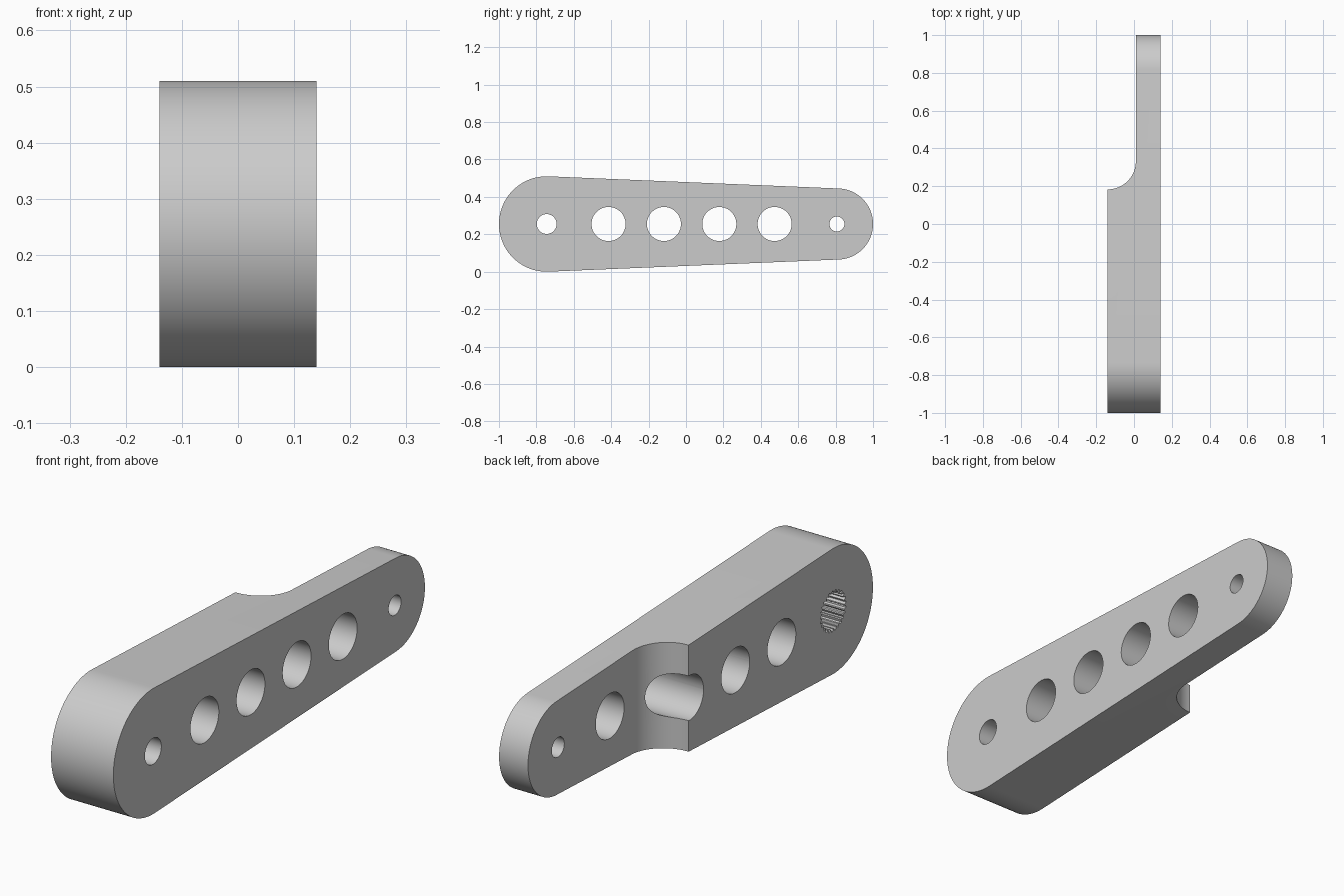
import bpy
import bmesh
from math import pi, sin, cos, asin

cube = bpy.data.objects.get("Cube")
if cube:
    bpy.data.objects.remove(cube, do_unlink=True)

HALF = 0.14           # half thickness along x
MID = 0.255           # height of the centre line
BIG_Y, BIG_R = -0.745, 0.255
TIP_Y, TIP_R = 0.81, 0.19

grey = bpy.data.materials.new("light grey")
grey.use_nodes = True
colour = (0.6, 0.6, 0.6, 1)
grey.diffuse_color = colour
grey.node_tree.nodes["Principled BSDF"].inputs["Base Color"].default_value = colour


def arc(cx, cy, r, start, end, steps):
    """Points along a circular arc, both ends included."""
    return [(cx + r * cos(start + (end - start) * i / steps),
             cy + r * sin(start + (end - start) * i / steps))
            for i in range(steps + 1)]


def prism(name, points, offset):
    """Close the 3D points into a face and extrude it by the offset."""
    bm = bmesh.new()
    face = bm.faces.new([bm.verts.new(p) for p in points])
    result = bmesh.ops.extrude_face_region(bm, geom=[face])
    moved = [v for v in result["geom"] if isinstance(v, bmesh.types.BMVert)]
    bmesh.ops.translate(bm, verts=moved, vec=offset)
    bmesh.ops.recalc_face_normals(bm, faces=bm.faces)
    mesh = bpy.data.meshes.new(name)
    bm.to_mesh(mesh)
    bm.free()
    mesh.materials.append(grey)
    obj = bpy.data.objects.new(name, mesh)
    bpy.context.collection.objects.link(obj)
    return obj


def along_x(name, outline, x0, x1):
    return prism(name, [(x0, y, z) for y, z in outline], (x1 - x0, 0, 0))


def hole(name, y, r):
    return along_x(name, arc(y, MID, r, 0, 2 * pi, 64)[:-1], -0.3, 0.3)


# Tapered arm: two round ends joined by tangent lines
tilt = asin((BIG_R - TIP_R) / (TIP_Y - BIG_Y))
a = pi / 2 - tilt
outline = arc(TIP_Y, MID, TIP_R, -a, a, 48) + arc(BIG_Y, MID, BIG_R, a, 2 * pi - a, 64)
arm = along_x("lever_arm", outline, -HALF, HALF)

# Round lightening holes and the two pivot holes
cutters = [hole("lightening_hole_cutter", -0.414 + 0.296 * i, 0.091) for i in range(4)]
cutters.append(hole("shaft_screw_cutter", BIG_Y, 0.053))
cutters.append(hole("tip_hole_cutter", TIP_Y - 0.003, 0.04))

# Toothed shaft socket, open on the stepped side
teeth = 25
socket = []
for i in range(teeth * 4):
    r = 0.083 if i % 4 < 2 else 0.073
    t = 2 * pi * i / (teeth * 4)
    socket.append((BIG_Y + r * cos(t), MID + r * sin(t)))
cutters.append(along_x("spline_socket_cutter", socket, -0.3, 0.03))

# Step that thins the tip, with a concave fillet
step = arc(-HALF, 0.333, 0.15, -pi / 2, 0, 24)
step += [(0.01, 1.2), (-0.3, 1.2), (-0.3, step[0][1])]
cutters.append(prism("step_cutter", [(x, y, -0.2) for x, y in step], (0, 0, 1)))

for cutter in cutters:
    cutter.hide_render = True
    mod = arm.modifiers.new(cutter.name, "BOOLEAN")
    mod.operation = "DIFFERENCE"
    mod.solver = "EXACT"
    mod.object = cutter

# Bake the cuts, then drop the cutters
bpy.context.view_layer.update()
graph = bpy.context.evaluated_depsgraph_get()
baked = bpy.data.meshes.new_from_object(arm.evaluated_get(graph))
arm.modifiers.clear()
arm.data = baked
baked.materials.clear()
baked.materials.append(grey)
for poly in baked.polygons:
    poly.material_index = 0
for cutter in cutters:
    bpy.data.objects.remove(cutter, do_unlink=True)

bpy.ops.object.select_all(action="DESELECT")
arm.select_set(True)
bpy.context.view_layer.objects.active = arm
bpy.ops.object.shade_smooth_by_angle(angle=pi / 6)
